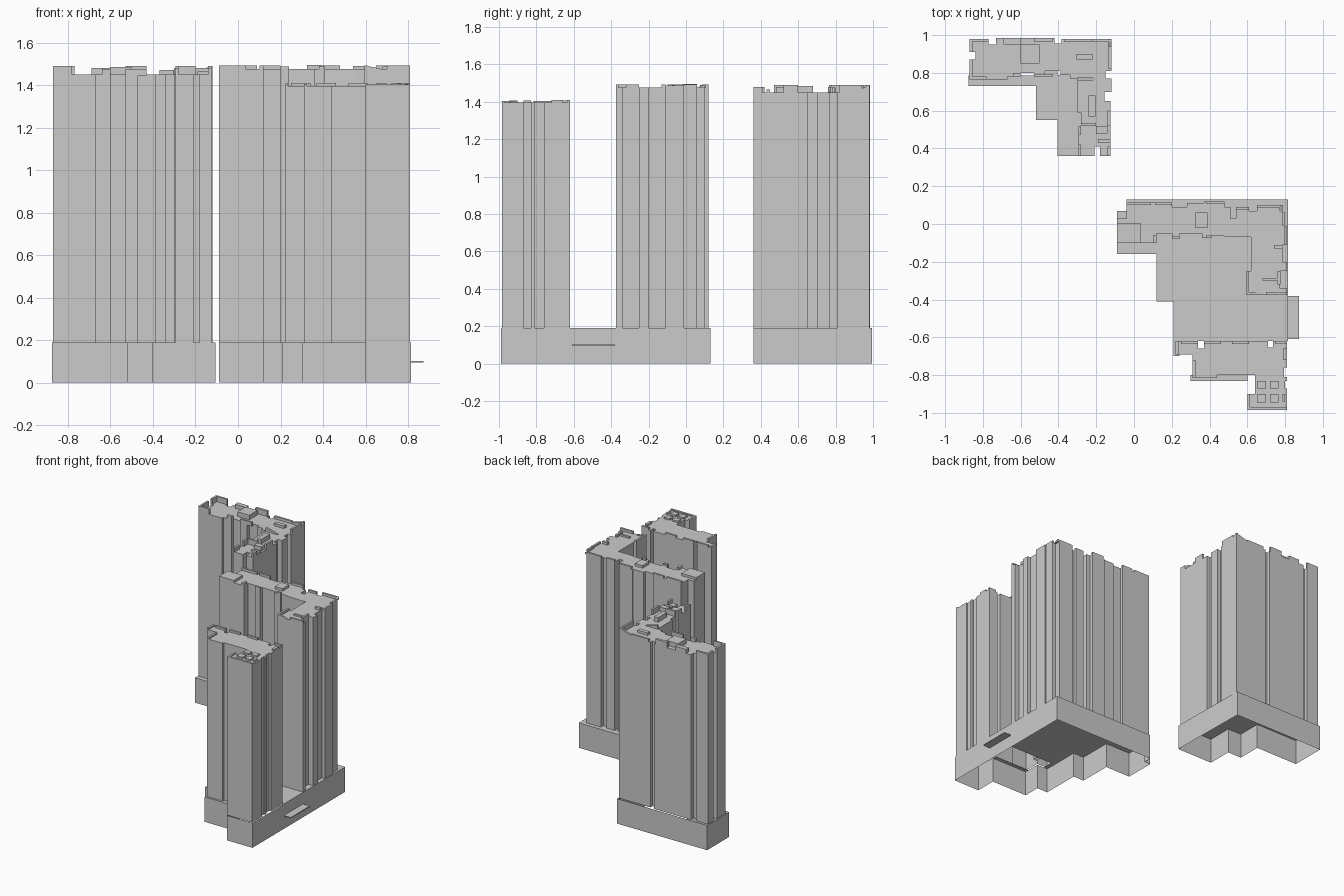
import bpy, bmesh

DECK = 0.19


def finish(name, bm):
    me = bpy.data.meshes.new(name)
    bm.to_mesh(me)
    bm.free()
    ob = bpy.data.objects.new(name, me)
    bpy.context.collection.objects.link(ob)
    return ob


def prism(name, pts, z0, z1, top=True):
    """Open-bottomed extrusion of a clockwise plan outline."""
    bm = bmesh.new()
    lo = [bm.verts.new((x, y, z0)) for x, y in pts]
    hi = [bm.verts.new((x, y, z1)) for x, y in pts]
    n = len(pts)
    for i in range(n):
        j = (i + 1) % n
        bm.faces.new((lo[j], lo[i], hi[i], hi[j]))
    if top:
        bm.faces.new(hi[::-1])
    return finish(name, bm)


def slabs(name, rects, z):
    """Flat deck pieces at height z from (x0, x1, y0, y1)."""
    bm = bmesh.new()
    for x0, x1, y0, y1 in rects:
        bm.faces.new([bm.verts.new(p) for p in
                      ((x0, y0, z), (x1, y0, z), (x1, y1, z), (x0, y1, z))])
    return finish(name, bm)


def boxes(name, items, z):
    """Roof blocks standing on z from (x0, x1, y0, y1, height)."""
    bm = bmesh.new()
    for x0, x1, y0, y1, h in items:
        vs = bmesh.ops.create_cube(bm, size=1)["verts"]
        for v in vs:
            v.co = (x1 if v.co.x > 0 else x0, y1 if v.co.y > 0 else y0,
                    z + h if v.co.z > 0 else z - 0.005)
    return finish(name, bm)


def wedge(name, a, b, h0, h1, z, t=0.015):
    """Thin parapet along a-b whose top slopes from h0 to h1."""
    bm = bmesh.new()
    nx, ny = (0, t) if abs(a[0] - b[0]) > abs(a[1] - b[1]) else (t, 0)
    prof = [(*a, z), (*b, z), (*b, z + h1), (*a, z + h0)]
    f = [bm.verts.new(p) for p in prof]
    k = [bm.verts.new((p[0] + nx, p[1] + ny, p[2])) for p in prof]
    bm.faces.new(f)
    bm.faces.new(k[::-1])
    for i in range(4):
        j = (i + 1) % 4
        bm.faces.new((f[i], k[i], k[j], f[j]))
    bmesh.ops.recalc_face_normals(bm, faces=bm.faces)
    return finish(name, bm)


# North-west block: podium walls and front deck
prism("northwest_podium", [
    (-.875, .995), (-.115, .995), (-.105, .36), (-.405, .36), (-.405, .55),
    (-.52, .55), (-.52, .73), (-.875, .73)], 0, DECK, top=False)
slabs("northwest_deck", [(-.875, -.52, .73, .785), (-.52, -.405, .55, .81),
                         (-.405, -.28, .36, .79)], DECK)

# North-west tower
prism("northwest_tower", [
    (-.87, .98), (-.77, .98), (-.77, .95), (-.73, .95), (-.73, .985),
    (-.42, .985), (-.42, .955), (-.385, .955), (-.385, .98), (-.12, .98),
    (-.12, .81), (-.15, .81), (-.15, .77), (-.12, .77), (-.12, .70),
    (-.155, .70), (-.155, .65), (-.125, .65), (-.125, .36), (-.18, .36),
    (-.18, .41), (-.21, .41), (-.21, .36), (-.295, .36), (-.295, .52),
    (-.28, .52), (-.28, .59), (-.30, .59), (-.30, .77), (-.34, .77),
    (-.34, .79), (-.39, .79), (-.39, .81), (-.47, .81), (-.47, .78),
    (-.53, .78), (-.53, .80), (-.60, .80), (-.60, .78), (-.67, .78),
    (-.67, .765), (-.87, .765), (-.87, .87), (-.84, .87), (-.84, .91),
    (-.87, .91)], DECK, 1.45)
boxes("northwest_roof_blocks", [
    (-.87, -.77, .965, .98, .04), (-.87, -.855, .91, .98, .04),
    (-.87, -.855, .77, .87, .04), (-.87, -.78, .765, .78, .04),
    (-.69, -.60, .95, .985, .03), (-.60, -.50, .85, .95, .035),
    (-.53, -.43, .965, .985, .04), (-.53, -.43, .78, .795, .025),
    (-.64, -.60, .78, .80, .025), (-.37, -.22, .965, .98, .02),
    (-.305, -.22, .87, .90, .02), (-.24, -.205, .57, .68, .035),
    (-.28, -.20, .52, .535, .04), (-.295, -.28, .47, .52, .04),
    (-.295, -.28, .36, .42, .03), (-.20, -.14, .48, .52, .03),
    (-.14, -.125, .52, .60, .04), (-.14, -.125, .36, .41, .03),
    (-.135, -.12, .82, .94, .04), (-.19, -.125, .43, .45, .015)], 1.45)
wedge("northwest_sloped_parapet_back", (-.24, .965), (-.12, .965), .005, .04, 1.45)
wedge("northwest_sloped_parapet_front", (-.30, .76), (-.20, .76), .03, .003, 1.45)
wedge("northwest_sloped_parapet_side", (-.135, .94), (-.135, .98), .02, .04, 1.45)

# South-east block: shared podium walls, capped under the long tower and court
prism("southeast_podium", [
    (-.09, .07), (-.04, .07), (-.04, .13), (.815, .13), (.815, -.99),
    (.60, -.99), (.60, -.83), (.30, -.83), (.30, -.70), (.21, -.70),
    (.21, -.41), (.12, -.41), (.12, -.16), (-.09, -.16)], 0, DECK, top=False)
slabs("court_deck", [(-.09, -.04, -.16, .07), (-.04, .12, -.16, .13),
                     (.12, .21, -.41, .13), (.21, .815, -.62, .13)], DECK)
slabs("south_deck_edge", [(.21, .24, -.70, -.62), (.30, .60, -.83, -.80)], DECK)
boxes("entrance_canopy", [(.80, .873, -.61, -.38, .002)], .10)

# Long tower
prism("long_tower", [
    (-.09, .03), (-.04, .03), (-.04, .115), (.20, .115), (.20, .09),
    (.28, .09), (.28, .11), (.37, .11), (.37, .12), (.48, .12), (.48, .09),
    (.51, .09), (.51, .03), (.54, .03), (.54, .09), (.61, .09), (.61, .07),
    (.65, .07), (.65, .10), (.77, .10), (.77, .06), (.80, .06), (.80, -.01),
    (.81, -.01), (.81, -.11), (.785, -.11), (.785, -.20), (.81, -.20),
    (.81, -.25), (.77, -.25), (.77, -.34), (.81, -.34), (.81, -.375),
    (.595, -.375), (.595, -.25), (.62, -.25), (.62, -.07), (.55, -.07),
    (.41, -.06), (.41, -.075), (.36, -.075), (.36, -.05), (.24, -.05),
    (.24, -.08), (.20, -.08), (.20, -.05), (.12, -.05), (.12, -.10),
    (-.09, -.10)], DECK, 1.475)
boxes("long_roof_blocks", [
    (-.09, .035, -.10, .005, .018), (-.04, .09, .10, .115, .018),
    (.11, .20, .10, .115, .018), (.325, .39, -.02, .06, .02),
    (.38, .48, .105, .12, .018), (.20, .24, -.08, -.065, .012),
    (.10, .12, -.10, -.06, .018), (.38, .41, -.075, -.06, .015),
    (.65, .77, .085, .10, .018), (.54, .61, .075, .09, .015),
    (.785, .80, -.01, .06, .018), (.795, .81, -.11, -.01, .012),
    (.74, .785, -.13, -.11, .018), (.595, .61, -.375, -.25, .018),
    (.70, .81, -.375, -.36, .018), (.76, .775, -.32, -.25, .018),
    (.68, .77, -.30, -.285, .012)], 1.475)
wedge("long_sloped_parapet_front", (.595, -.375), (.67, -.375), .018, .002, 1.475)
wedge("long_sloped_parapet_side", (.77, .06), (.77, .10), .002, .018, 1.475)

# Short south tower
prism("south_tower", [
    (.22, -.62), (.34, -.62), (.34, -.66), (.37, -.66), (.37, -.62),
    (.71, -.62), (.71, -.655), (.735, -.655), (.735, -.62), (.81, -.62),
    (.81, -.76), (.795, -.76), (.795, -.81), (.81, -.81), (.81, -.83),
    (.80, -.83), (.80, -.87), (.81, -.87), (.81, -.985), (.60, -.985),
    (.60, -.90), (.64, -.90), (.64, -.80), (.44, -.80), (.44, -.815),
    (.31, -.815), (.31, -.69), (.22, -.69)], DECK, 1.395)
boxes("south_roof_blocks", [
    (.25, .34, -.635, -.62, .015), (.37, .46, -.635, -.62, .015),
    (.52, .61, -.635, -.62, .015), (.75, .81, -.635, -.62, .015),
    (.22, .235, -.69, -.62, .012), (.31, .325, -.815, -.72, .01),
    (.65, .70, -.87, -.83, .012), (.72, .765, -.87, -.83, .012),
    (.65, .70, -.945, -.90, .012), (.72, .765, -.945, -.90, .012),
    (.785, .80, -.94, -.90, .01), (.60, .81, -.985, -.97, .008),
    (.79, .81, -.72, -.66, .015), (.60, .615, -.985, -.90, .008)], 1.395)
